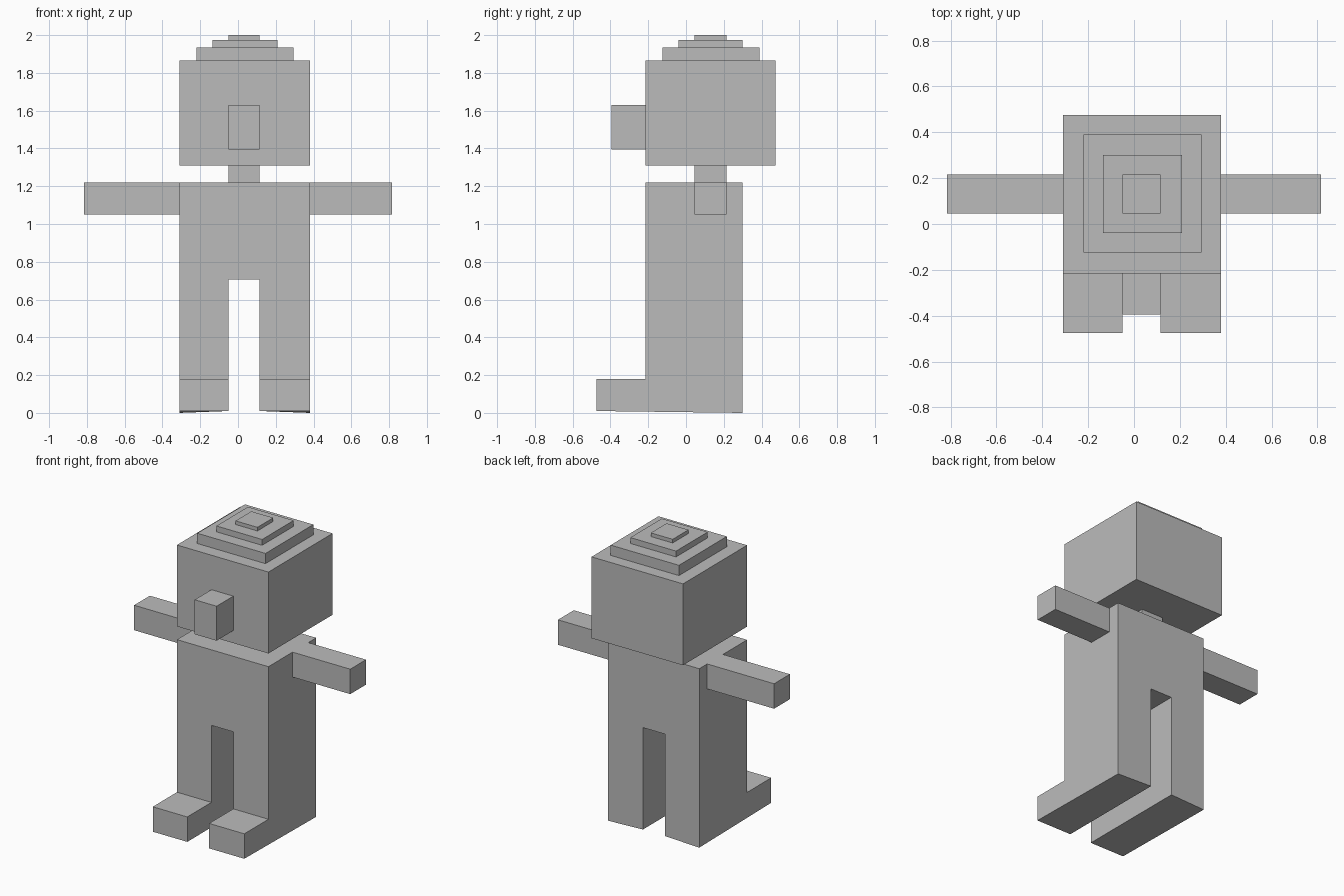
import bpy
import bmesh

if "Cube" in bpy.data.objects:
    bpy.data.objects.remove(bpy.data.objects["Cube"])

grey = bpy.data.materials.new("plain_grey")
grey.diffuse_color = (0.5, 0.5, 0.5, 1)
grey.use_nodes = True
grey.node_tree.nodes["Principled BSDF"].inputs["Base Color"].default_value = grey.diffuse_color


def finish(name, bm):
    bmesh.ops.recalc_face_normals(bm, faces=bm.faces)
    mesh = bpy.data.meshes.new(name)
    bm.to_mesh(mesh)
    bm.free()
    mesh.materials.append(grey)
    obj = bpy.data.objects.new(name, mesh)
    bpy.context.collection.objects.link(obj)
    return obj


def box(name, x, y, z):
    """Box spanning the (min, max) pairs on each axis."""
    bm = bmesh.new()
    bmesh.ops.create_cube(bm, size=1)
    for v in bm.verts:
        v.co = [r[0] if c < 0 else r[1] for c, r in zip(v.co, (x, y, z))]
    return finish(name, bm)


def leg(name, inner, outer):
    """L-shaped leg and foot: side profile extruded across x."""
    profile = [(-0.475, 0.01), (0.30, 0.01), (0.30, 0.705),
               (-0.215, 0.705), (-0.215, 0.18), (-0.475, 0.18)]
    bm = bmesh.new()
    face = bm.faces.new([bm.verts.new((inner, y, z)) for y, z in profile])
    ext = bmesh.ops.extrude_face_region(bm, geom=[face])["geom"]
    for v in ext:
        if isinstance(v, bmesh.types.BMVert):
            v.co.x = outer
            # outer heel corner dips to the ground
            if v.co.y > 0.29 and v.co.z < 0.02:
                v.co.z = 0
    return finish(name, bm)


# shared spans: the wide body width and the narrow central column
WIDE = (-0.31, 0.38)
MID_X = (-0.05, 0.115)
MID_Y = (0.045, 0.215)

# legs and torso
leg("left_leg", MID_X[0], WIDE[0])
leg("right_leg", MID_X[1], WIDE[1])
box("torso", WIDE, (-0.215, 0.30), (0.705, 1.22))

# arms
box("left_arm", (-0.815, WIDE[0]), MID_Y, (1.05, 1.22))
box("right_arm", (WIDE[1], 0.815), MID_Y, (1.05, 1.22))

# neck, head and nose
box("neck", MID_X, MID_Y, (1.22, 1.31))
box("head", WIDE, (-0.215, 0.475), (1.31, 1.865))
box("nose", MID_X, (-0.395, -0.215), (1.395, 1.63))

# stepped top of the head
box("lower_hair_step", (-0.22, 0.295), (-0.125, 0.39), (1.865, 1.935))
box("middle_hair_step", (-0.135, 0.21), (-0.04, 0.30), (1.935, 1.975))
box("top_hair_step", MID_X, MID_Y, (1.975, 2.0))
